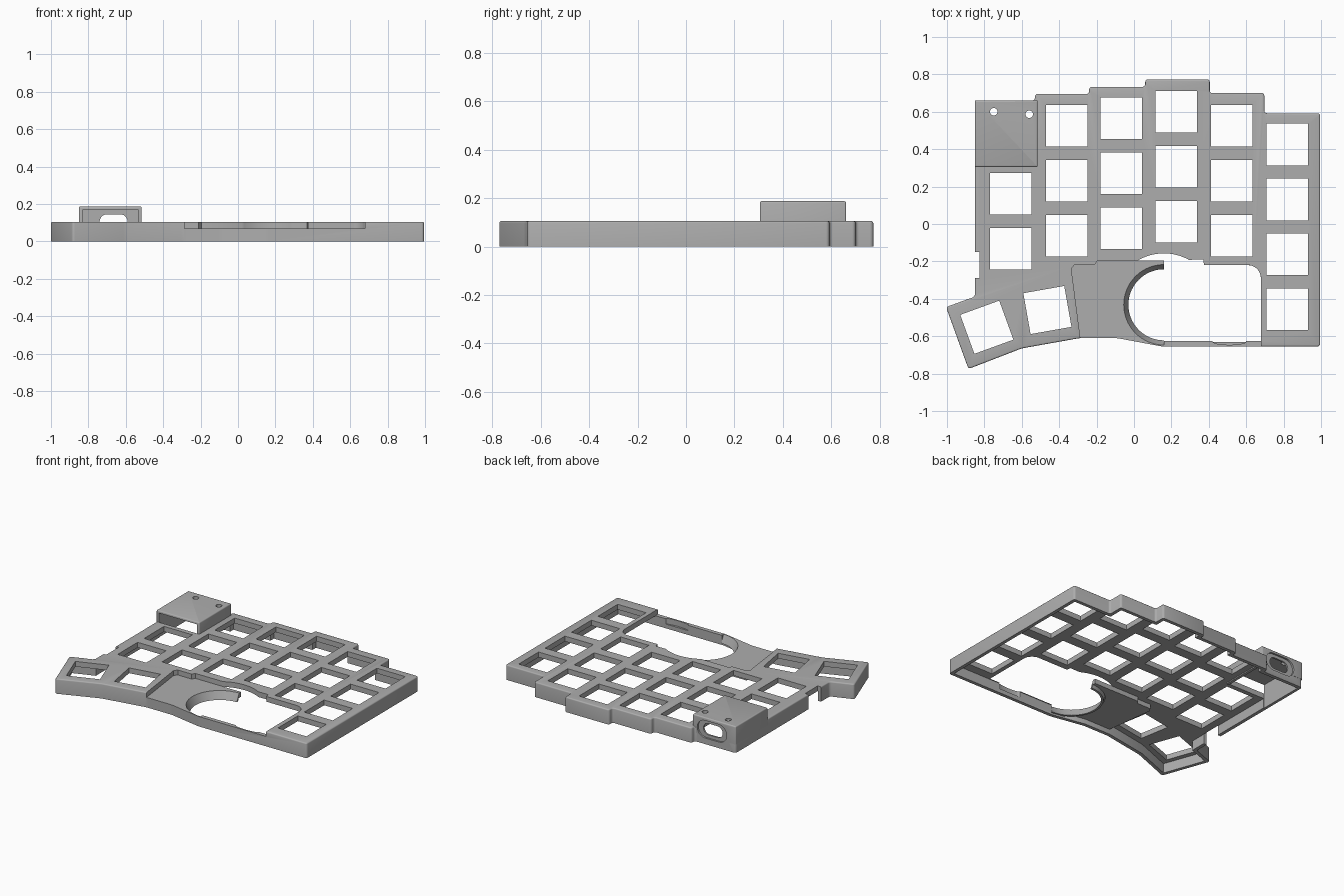
import bpy, bmesh, math
from mathutils import Matrix, Vector

cube = bpy.data.objects.get("Cube")
if cube:
    bpy.data.objects.remove(cube, do_unlink=True)

grey = bpy.data.materials.new("plain grey")
grey.use_nodes = True
grey.diffuse_color = (0.42, 0.42, 0.42, 1)
grey.node_tree.nodes["Principled BSDF"].inputs["Base Color"].default_value = (0.42, 0.42, 0.42, 1)

TOP, PLATE, STEP, WALL = 0.105, 0.068, 0.07, 0.024


def finish(bm, name):
    bmesh.ops.recalc_face_normals(bm, faces=bm.faces)
    mesh = bpy.data.meshes.new(name)
    bm.to_mesh(mesh)
    bm.free()
    mesh.materials.append(grey)
    obj = bpy.data.objects.new(name, mesh)
    bpy.context.collection.objects.link(obj)
    return obj


def add_prism(bm, pts, z0, z1):
    """Upright solid over a flat outline."""
    face = bm.faces.new([bm.verts.new((x, y, z0)) for x, y in pts])
    up = bmesh.ops.extrude_face_region(bm, geom=[face])["geom"]
    bmesh.ops.translate(bm, verts=[v for v in up if isinstance(v, bmesh.types.BMVert)], vec=(0, 0, z1 - z0))


def prism(name, pts, z0, z1, corner=0, fillet=0):
    bm = bmesh.new()
    add_prism(bm, pts, z0, z1)
    if corner:
        edges = [e for e in bm.edges if abs(e.verts[0].co.z - e.verts[1].co.z) > 0.01]
        bmesh.ops.bevel(bm, geom=edges, offset=corner, segments=3, profile=0.5, affect='EDGES')
    if fillet:
        edges = [e for e in bm.edges if min(v.co.z for v in e.verts) > z1 - 1e-4]
        bmesh.ops.bevel(bm, geom=edges, offset=fillet, segments=3, profile=0.5, affect='EDGES')
    return finish(bm, name)


def rect(x0, x1, y0, y1):
    return [(x0, y0), (x1, y0), (x1, y1), (x0, y1)]


def arc(cx, cy, rx, ry, a0, a1, n):
    steps = [math.radians(a0 + (a1 - a0) * i / n) for i in range(n + 1)]
    return [(cx + rx * math.cos(a), cy + ry * math.sin(a)) for a in steps]


def inset(pts, d):
    """Offset a clockwise outline inward with mitred corners."""
    out = []
    for i, p in enumerate(pts):
        p = Vector(p)
        a = (p - Vector(pts[i - 1])).normalized()
        b = (Vector(pts[(i + 1) % len(pts)]) - p).normalized()
        na, nb = Vector((a.y, -a.x)), Vector((b.y, -b.x))
        out.append(tuple(p + (na + nb) * d / (1 + na.dot(nb))))
    return out


def slot(name, cx, cz, hx, hz, y0, y1):
    """Stadium-shaped cutter lying along y."""
    pts = arc(cx + hx - hz, cz, hz, hz, -90, 90, 12) + arc(cx - hx + hz, cz, hz, hz, 90, 270, 12)
    obj = prism(name, pts, y0, y1)
    obj.data.transform(Matrix(((1, 0, 0, 0), (0, 0, 1, 0), (0, 1, 0, 0), (0, 0, 0, 1))))
    obj.data.flip_normals()
    return obj


def cut(obj, cutters):
    for c in cutters:
        mod = obj.modifiers.new("cut", 'BOOLEAN')
        mod.operation, mod.solver, mod.object = 'DIFFERENCE', 'EXACT', c
    bpy.context.view_layer.update()
    deps = bpy.context.evaluated_depsgraph_get()
    mesh = bpy.data.meshes.new_from_object(obj.evaluated_get(deps))
    obj.modifiers.clear()
    obj.data = mesh


# Case outline, clockwise from the back left corner
outline = [(-.85, .66), (-.53, .66), (-.53, .695), (-.24, .695), (-.24, .733), (.06, .733),
           (.06, .773), (.405, .773), (.405, .7), (.697, .7), (.697, .592), (.995, .592),
           (.995, -.655), (.15, -.655), (-.09, -.61), (-.29, -.61), (-.6, -.665),
           (-.885, -.775), (-1.005, -.444), (-.85, -.388)]
case = prism("case_shell", outline, 0, TOP, corner=0.014, fillet=0.008)
cavity = prism("cavity_cutter", inset(outline, WALL), -0.1, PLATE)

# Key openings: column x, back key y, number of keys
keys = bmesh.new()
columns = [(-.658, .162, 2), (-.36, .525, 3), (-.067, .565, 3), (.227, .6, 3), (.522, .525, 3), (.82, .425, 4)]
spots = [(x, y - 0.294 * i, 0) for x, y, n in columns for i in range(n)]
spots += [(-.463, -.46, 10), (-.787, -.552, 20)]
for x, y, turn in spots:
    rot = Matrix.Rotation(math.radians(turn), 2)
    add_prism(keys, [tuple(rot @ Vector(p) + Vector((x, y))) for p in rect(-.111, .111, -.111, .111)], 0.03, 0.3)
keys = finish(keys, "key_cutter")

# Lowered palm area and the ball opening
CX, CY, R = 0.16, -0.432, 0.215
recess_pts = [(-.275, -.7), (-.335, -.24), (-.318, -.217), (-.21, -.217), (-.195, -.195), (.37, -.195),
              (.375, -.22), (.62, -.22), (.678, -.28), (.678, -.7)]
recess = prism("recess_cutter", recess_pts, STEP, 0.3)
opening_pts = arc(CX, CY, R, R, 270, 90, 32) + [(CX, -.195)] + arc(CX, CY, .275, .275, 121, 61, 16)
opening_pts += [(.37, -.19), (.375, -.22)] + arc(.61, -.288, .068, .068, 90, 0, 8) + [(.678, -.626), (CX, -.626)]
opening = prism("opening_cutter", opening_pts, 0.012, 0.3)
dip = prism("dip_cutter", arc(.51, -.628, .09, .018, 0, 345, 23), 0.03, 0.3)

# Side notch, controller bay and port cutters
notch = prism("notch_cutter", rect(-.95, -.825, -.29, -.15), -0.1, 0.3)
bay = prism("bay_cutter", rect(-.83, -.535, .306, .636), -0.1, 0.17)
bay_front = prism("bay_front_cutter", rect(-.83, -.535, .2, .636), -0.1, 0.17)
port = slot("port_cutter", -.665, .105, .075, .04, .6, .7)
port_rim = slot("port_rim_cutter", -.665, .105, .115, .062, .648, .7)
screws = bmesh.new()
for x, y in [(-.75, .6), (-.56, .587)]:
    add_prism(screws, arc(x, y, .02, .02, 0, 345, 23), 0.15, 0.3)
screws = finish(screws, "screw_cutter")

cut(case, [cavity, keys, recess, opening, dip, notch, bay, port, port_rim])

# Floor of the lowered area
floor_pts = [(-.287, -.6), (-.335, -.24), (-.318, -.217), (-.21, -.217), (-.195, -.195), (CX, -.195),
             (CX, -.645), (.15, -.645), (-.09, -.6)]
palm_floor = prism("palm_floor", floor_pts, 0.036, 0.0695)
cut(palm_floor, [opening])

# Sloped half ring that cradles the ball
bm = bmesh.new()
profile = [(.221, .0697), (R, .0697), (.19, .015), (.205, .015)]
rings = []
for a in range(90, 271, 5):
    c, s = math.cos(math.radians(a)), math.sin(math.radians(a))
    rings.append([bm.verts.new((CX + r * c, CY + r * s, z)) for r, z in profile])
for a, b in zip(rings, rings[1:]):
    for i in range(4):
        j = (i + 1) % 4
        bm.faces.new((a[i], a[j], b[j], b[i]))
bm.faces.new(rings[0])
bm.faces.new(rings[-1])
cradle = finish(bm, "ball_cradle")

# Raised controller cover, open toward the keys
cover = prism("controller_cover", rect(-.851, -.515, .305, .661), 0.06, 0.187, corner=0.006, fillet=0.008)
cut(cover, [bay_front, port, port_rim, screws])

for helper in [cavity, keys, recess, opening, dip, notch, bay, bay_front, port, port_rim, screws]:
    bpy.data.objects.remove(helper, do_unlink=True)

for obj in (case, palm_floor, cradle, cover):
    bpy.ops.object.select_all(action='DESELECT')
    obj.select_set(True)
    bpy.context.view_layer.objects.active = obj
    bpy.ops.object.shade_smooth_by_angle(angle=math.radians(35))
